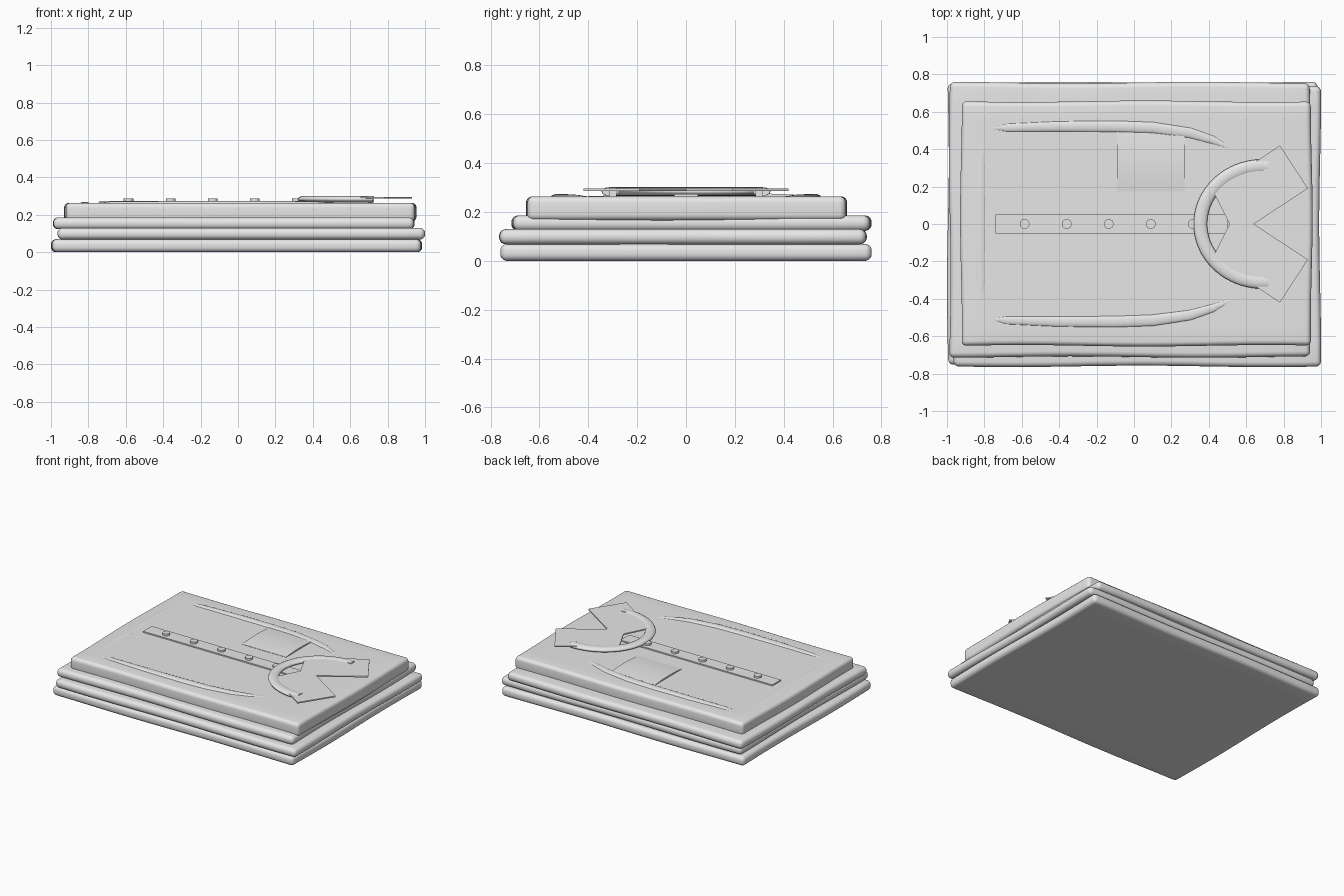
import bpy, bmesh, math

if "Cube" in bpy.data.objects:
    bpy.data.objects.remove(bpy.data.objects["Cube"])

grey = bpy.data.materials.new("light_grey_cloth")
grey.diffuse_color = (0.8, 0.8, 0.8, 1)
grey.use_nodes = True
grey.node_tree.nodes["Principled BSDF"].inputs["Base Color"].default_value = grey.diffuse_color


def finish(ob, smooth=True):
    if not ob.data.materials:
        ob.data.materials.append(grey)
    if smooth:
        bpy.ops.object.select_all(action='DESELECT')
        ob.select_set(True)
        bpy.context.view_layer.objects.active = ob
        bpy.ops.object.shade_smooth_by_angle(angle=math.radians(40))
    return ob


def from_bmesh(name, bm, smooth=True):
    bmesh.ops.recalc_face_normals(bm, faces=bm.faces)
    me = bpy.data.meshes.new(name)
    bm.to_mesh(me)
    bm.free()
    ob = bpy.data.objects.new(name, me)
    bpy.context.collection.objects.link(ob)
    return finish(ob, smooth)


def slab(name, x0, x1, y0, y1, z0, z1, radius, phase):
    """Folded cloth layer: soft-edged box with slightly wavy sides."""
    bm = bmesh.new()
    bmesh.ops.create_cube(bm, size=1)
    bmesh.ops.subdivide_edges(
        bm, edges=[e for e in bm.edges if abs(e.verts[0].co.z - e.verts[1].co.z) < 0.1],
        cuts=11, use_grid_fill=True)
    for v in bm.verts:
        u, w, t = v.co
        v.co.x = x0 + (u + .5) * (x1 - x0)
        v.co.y = y0 + (w + .5) * (y1 - y0)
        v.co.z = z0 + (t + .5) * (z1 - z0)
        # inward ripple along the sides, fading to nothing in the middle
        v.co.x -= 2 * u * 0.005 * (1 + math.sin(7 * w + phase))
        v.co.y -= 2 * w * 0.004 * (1 + math.sin(9 * u + phase))
    edges = [e for e in bm.edges if len(e.link_faces) == 2 and e.calc_face_angle() > 0.8]
    bmesh.ops.bevel(bm, geom=edges, offset=radius, segments=5, profile=0.5, affect='EDGES')
    return from_bmesh(name, bm)


def plate(name, pts, z0, z1):
    """Thin flat piece cut from an outline."""
    bm = bmesh.new()
    face = bm.faces.new([bm.verts.new((x, y, z0)) for x, y in pts])
    ext = bmesh.ops.extrude_face_region(bm, geom=[face], use_keep_orig=True)
    for v in ext['geom']:
        if isinstance(v, bmesh.types.BMVert):
            v.co.z = z1
    return from_bmesh(name, bm, False)


def tube(name, pts, depth, z, flat):
    """Flattened fold along a path of (x, y, relative radius)."""
    cu = bpy.data.curves.new(name, 'CURVE')
    cu.dimensions = '3D'
    cu.bevel_depth = depth
    cu.bevel_resolution = 4
    cu.use_fill_caps = True
    sp = cu.splines.new('POLY')
    sp.points.add(len(pts) - 1)
    for p, (x, y, r) in zip(sp.points, pts):
        p.co = (x, y, 0, 1)
        p.radius = r
    ob = bpy.data.objects.new(name, cu)
    bpy.context.collection.objects.link(ob)
    ob.location.z = z
    ob.scale.z = flat
    bpy.ops.object.select_all(action='DESELECT')
    ob.select_set(True)
    bpy.context.view_layer.objects.active = ob
    bpy.ops.object.convert(target='MESH')
    return finish(bpy.context.view_layer.objects.active)


# Stack of folded layers
slab("bottom_layer", -1.0, 0.985, -0.76, 0.76, 0.0, 0.07, 0.028, 0.0)
slab("second_layer", -0.965, 1.0, -0.765, 0.74, 0.068, 0.13, 0.028, 1.5)
slab("third_layer", -0.99, 0.945, -0.715, 0.76, 0.123, 0.186, 0.028, 3.0)
slab("top_shirt", -0.93, 0.955, -0.655, 0.66, 0.165, 0.264, 0.026, 4.5)

# Button strip and buttons
plate("button_strip", [(-0.74, -0.05), (0.5, -0.05), (0.5, 0.05), (-0.74, 0.05)], 0.26, 0.273)
for i in range(5):
    bm = bmesh.new()
    bmesh.ops.create_cone(bm, cap_ends=True, segments=24, radius1=0.026, radius2=0.026, depth=0.016)
    bmesh.ops.translate(bm, verts=bm.verts, vec=(-0.585 + 0.225 * i, 0, 0.279))
    from_bmesh("button", bm)

# Chest pocket, gently bulged
bm = bmesh.new()
bmesh.ops.create_grid(bm, x_segments=10, y_segments=10, size=0.5)
for v in bm.verts:
    u, w = v.co.x, v.co.y
    v.co = (0.09 + 0.36 * u, 0.335 + 0.32 * w, 0.266 + 0.009 * (1 - 4 * w * w))
ext = bmesh.ops.extrude_face_region(bm, geom=bm.faces[:], use_keep_orig=True)
for v in ext['geom']:
    if isinstance(v, bmesh.types.BMVert):
        v.co.z = 0.258
from_bmesh("chest_pocket", bm)

# Side folds and hem fold
side = [(-0.76, 0.51, .1), (-0.68, 0.515, .7), (-0.4, 0.522, .9), (-0.1, 0.522, 1), (0.1, 0.515, 1),
        (0.3, 0.487, .9), (0.42, 0.45, .7), (0.53, 0.40, .1)]
for s in (1, -1):
    tube("side_fold", [(x, s * y, r) for x, y, r in side], 0.031, 0.262, 0.4)
tube("hem_fold", [(-0.81, -0.48, .1), (-0.82, -0.3, .9), (-0.82, 0, 1), (-0.82, 0.3, .9), (-0.81, 0.5, .1)],
     0.026, 0.261, 0.3)

# Collar band and its two points
arc = [(0.69 - 0.335 * math.cos(a), 0.31 * math.sin(a), 1)
       for a in [math.radians(-95 + 190 * i / 40) for i in range(41)]]
tube("collar_band", arc, 0.036, 0.284, 0.5)
flap = [(0.51, 0), (0.64, 0), (0.93, 0.19), (0.78, 0.42), (0.42, 0.18)]
for s in (1, -1):
    plate("collar_point", [(x, s * y) for x, y in flap], 0.287, 0.296)
    # small stud pinning the collar point
    x, y = 0.71, s * 0.30
    plate("collar_stud", [(x - .016, y - .016), (x + .016, y - .016), (x + .016, y + .016), (x - .016, y + .016)],
          0.262, 0.30)
